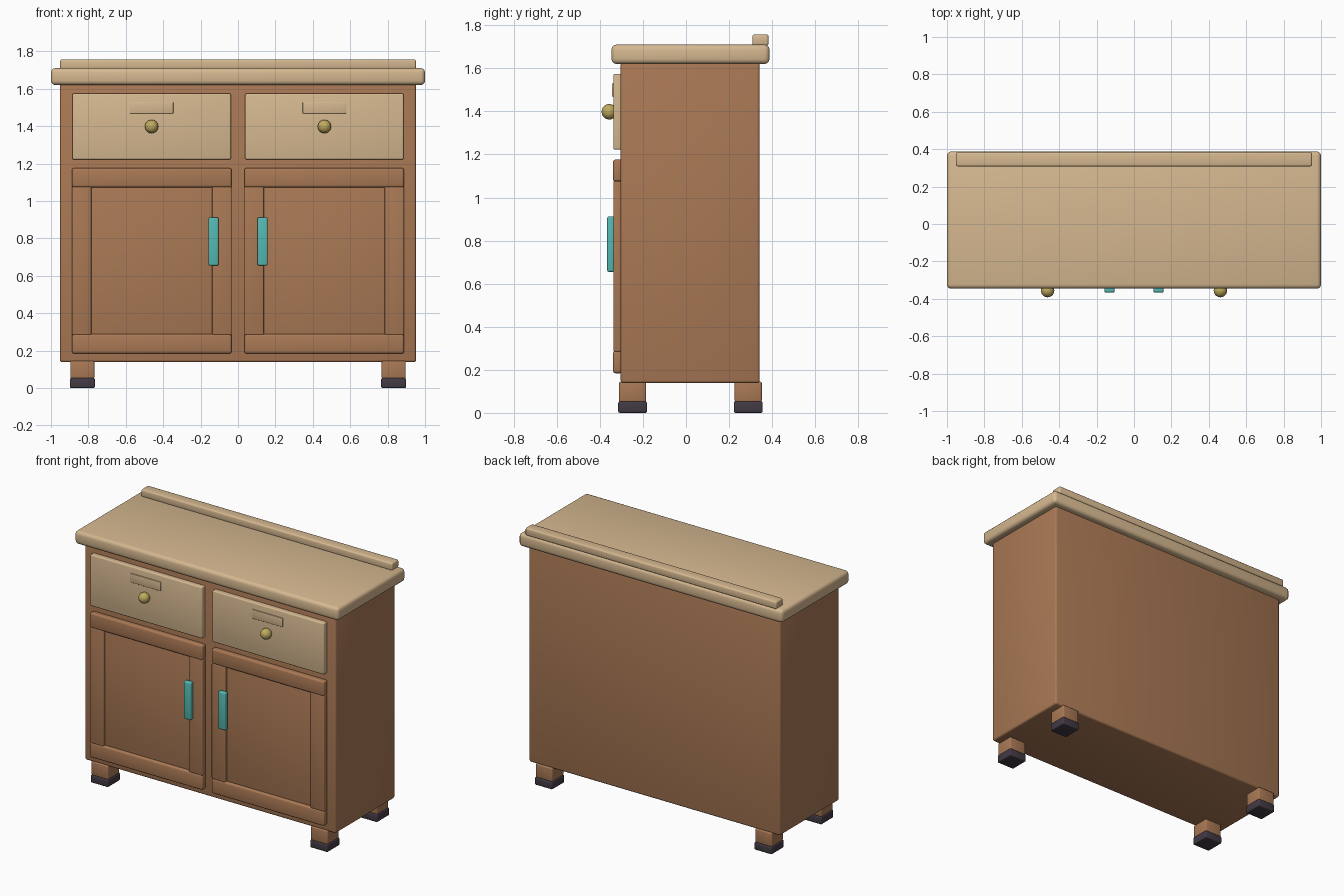
import bpy

default = bpy.data.objects.get("Cube")
if default:
    bpy.data.objects.remove(default, do_unlink=True)


def material(name, rgb):
    mat = bpy.data.materials.new(name)
    mat.use_nodes = True
    mat.diffuse_color = (*rgb, 1)
    mat.node_tree.nodes["Principled BSDF"].inputs["Base Color"].default_value = (*rgb, 1)
    return mat


PALE = material("pale wood", (0.67, 0.48, 0.28))
BROWN = material("brown wood", (0.40, 0.19, 0.09))
TEAL = material("teal", (0.09, 0.49, 0.45))
BRASS = material("brass", (0.52, 0.40, 0.11))
DARK = material("dark rubber", (0.055, 0.042, 0.058))


def block(name, x, y, z, mat, bevel=0.008):
    """Rounded box spanning the given (low, high) ranges."""
    spans = (x, y, z)
    bpy.ops.mesh.primitive_cube_add(size=1, location=[(a + b) / 2 for a, b in spans])
    obj = bpy.context.object
    obj.name = name
    obj.scale = [abs(b - a) for a, b in spans]
    bpy.ops.object.transform_apply(location=False, rotation=False, scale=True)
    obj.data.materials.append(mat)
    mod = obj.modifiers.new("rounded edges", "BEVEL")
    mod.width = bevel
    mod.segments = 3
    bpy.ops.object.shade_smooth()
    return obj


# Cabinet body, worktop and back rail
block("body", (-0.952, 0.952), (-0.303, 0.342), (0.138, 1.63), BROWN, 0.013)
block("worktop", (-1, 1), (-0.346, 0.388), (1.62, 1.71), PALE, 0.023)
block("back_rail", (-0.952, 0.952), (0.308, 0.383), (1.705, 1.757), PALE, 0.01)

for side, s in (("left", 1), ("right", -1)):
    def part(name, x, y, z, mat, bevel=0.008):
        block(f"{side}_{name}", (s * x[0], s * x[1]), y, z, mat, bevel)

    # Drawer with label plate and knob
    part("drawer", (0.038, 0.886), (-0.337, -0.295), (1.222, 1.574), PALE)
    part("drawer_label", (0.346, 0.578), (-0.344, -0.33), (1.468, 1.53), PALE, 0.003)
    bpy.ops.mesh.primitive_uv_sphere_add(segments=24, ring_count=12, radius=0.036,
                                         location=(s * 0.462, -0.356, 1.398))
    knob = bpy.context.object
    knob.name = f"{side}_drawer_knob"
    knob.data.materials.append(BRASS)
    bpy.ops.object.shade_smooth()

    # Framed door with handle
    part("door_panel", (0.12, 0.80), (-0.318, -0.295), (0.25, 1.10), BROWN, 0.003)
    for name, z in (("top", (1.073, 1.176)), ("bottom", (0.184, 0.288))):
        part(f"door_{name}_rail", (0.034, 0.888), (-0.339, -0.295), z, BROWN, 0.012)
    for name, x in (("inner", (0.034, 0.138)), ("outer", (0.784, 0.888))):
        part(f"door_{name}_stile", x, (-0.337, -0.295), (0.284, 1.076), BROWN, 0.006)
    part("door_handle", (0.104, 0.158), (-0.366, -0.333), (0.655, 0.912), TEAL, 0.008)

    # Feet with dark pads
    for end, y in (("front", -0.248), ("back", 0.289)):
        part(f"{end}_foot", (0.768, 0.896), (y - 0.063, y + 0.063), (0.05, 0.145), BROWN)
        part(f"{end}_foot_pad", (0.765, 0.899), (y - 0.067, y + 0.067), (0, 0.053), DARK)
